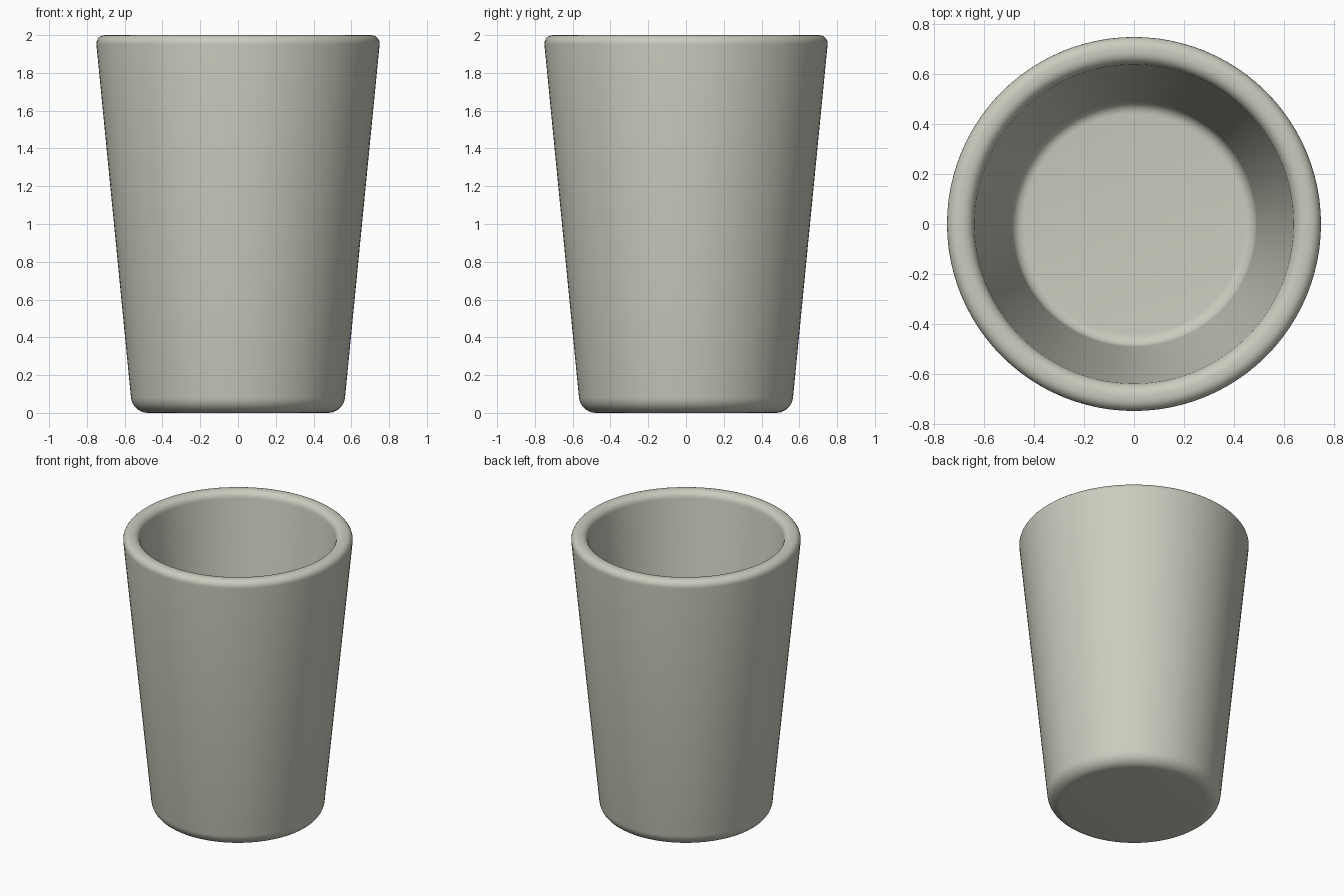
import bpy, bmesh, math

if "Cube" in bpy.data.objects:
    bpy.data.objects.remove(bpy.data.objects["Cube"])

SIDES = 96

def arc(cx, cz, r, a0, a1, n):
    return [(cx + r * math.cos(math.radians(a0 + (a1 - a0) * i / n)),
             cz + r * math.sin(math.radians(a0 + (a1 - a0) * i / n))) for i in range(n + 1)]

# Cup profile (radius, height): base, outer wall, rim, inner wall, floor
profile = [(0.0, 0.0)]
profile += arc(0.477, 0.09, 0.09, -90, -5, 8)
profile += arc(0.705, 1.955, 0.045, -5, 90, 6)
profile += arc(0.69, 1.95, 0.05, 90, 175, 6)
profile += arc(0.442, 0.25, 0.05, -5, -90, 6)
profile += [(0.0, 0.2)]

bm = bmesh.new()
verts = [bm.verts.new((r, 0, z)) for r, z in profile]
edges = [bm.edges.new(p) for p in zip(verts, verts[1:])]
bmesh.ops.spin(bm, geom=verts + edges, cent=(0, 0, 0), axis=(0, 0, 1),
               angle=2 * math.pi, steps=SIDES, use_merge=True)
bmesh.ops.remove_doubles(bm, verts=bm.verts, dist=0.0005)
bmesh.ops.recalc_face_normals(bm, faces=bm.faces)
mesh = bpy.data.meshes.new("cup")
bm.to_mesh(mesh)
bm.free()

# Warm grey ceramic
mat = bpy.data.materials.new("warm_grey")
mat.diffuse_color = (0.60, 0.60, 0.52, 1)
mat.use_nodes = True
mat.node_tree.nodes["Principled BSDF"].inputs["Base Color"].default_value = mat.diffuse_color
mesh.materials.append(mat)

cup = bpy.data.objects.new("cup", mesh)
bpy.context.collection.objects.link(cup)
bpy.context.view_layer.objects.active = cup
cup.select_set(True)
bpy.ops.object.shade_smooth_by_angle(angle=math.radians(40))
